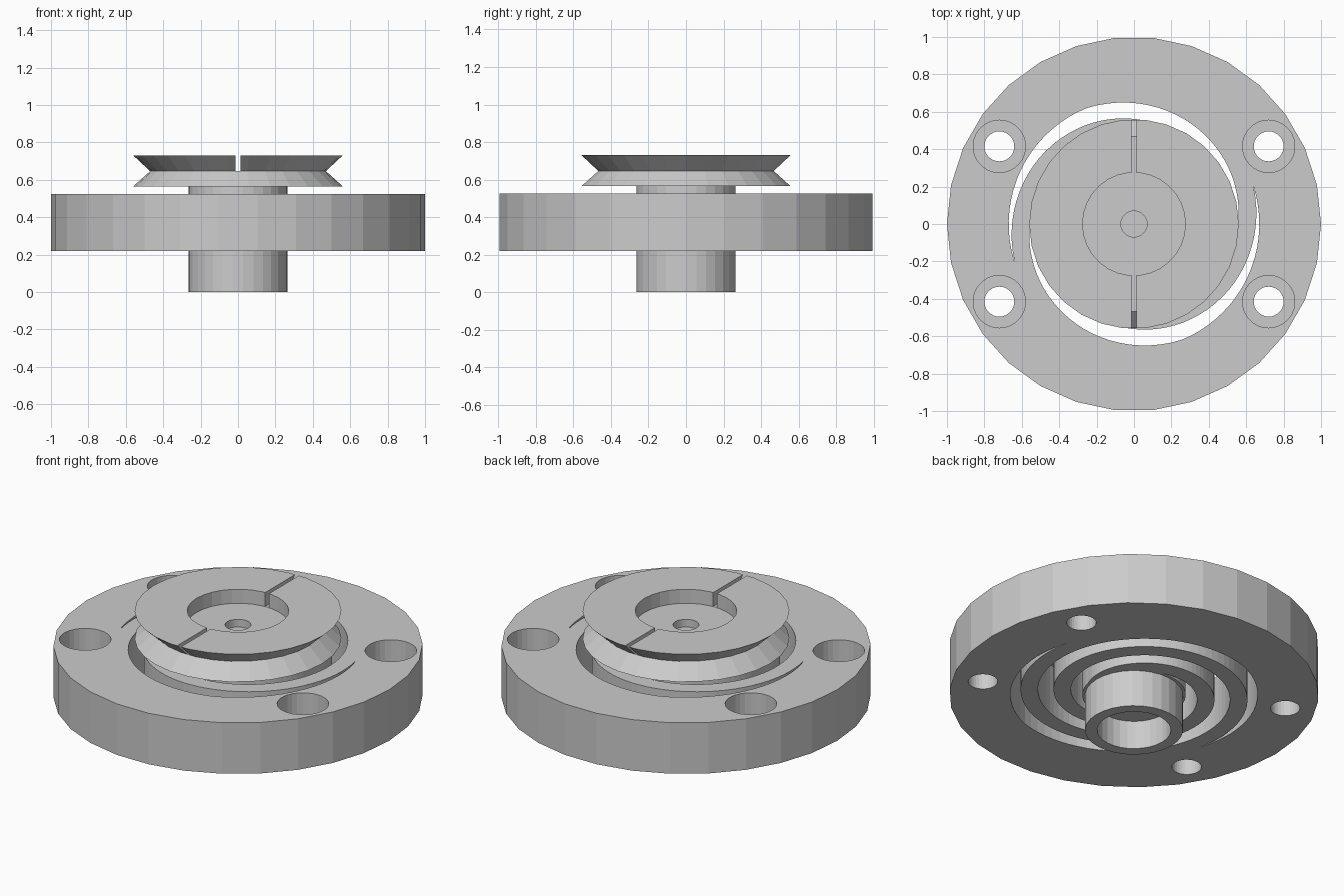
import bpy, bmesh, math
from mathutils import Matrix, Vector

cube = bpy.data.objects.get("Cube")
if cube:
    bpy.data.objects.remove(cube, do_unlink=True)

SIDES = 30
DISC_BOTTOM, DISC_TOP = 0.22, 0.525

grey = bpy.data.materials.new("plain grey")
grey.use_nodes = True
colour = (0.6, 0.6, 0.6, 1)
grey.diffuse_color = colour
grey.node_tree.nodes["Principled BSDF"].inputs["Base Color"].default_value = colour


def make_object(name, bm):
    bmesh.ops.recalc_face_normals(bm, faces=bm.faces)
    mesh = bpy.data.meshes.new(name)
    bm.to_mesh(mesh)
    bm.free()
    mesh.materials.append(grey)
    obj = bpy.data.objects.new(name, mesh)
    bpy.context.collection.objects.link(obj)
    return obj


def lathe(name, profile):
    """Turn a profile of (radius, height) that starts and ends on the axis."""
    bm = bmesh.new()
    verts = [bm.verts.new((r, 0, z)) for r, z in profile]
    edges = [bm.edges.new(pair) for pair in zip(verts, verts[1:])]
    bmesh.ops.spin(bm, geom=verts + edges, cent=(0, 0, 0), axis=(0, 0, 1),
                   angle=math.tau, steps=SIDES, use_merge=True)
    bmesh.ops.remove_doubles(bm, verts=bm.verts, dist=1e-4)
    return make_object(name, bm)


def add_cylinder(bm, x, y, radius, low, high):
    bmesh.ops.create_cone(bm, cap_ends=True, segments=SIDES, radius1=radius,
                          radius2=radius, depth=high - low,
                          matrix=Matrix.Translation((x, y, (low + high) / 2)))


def add_spiral(bm, turn):
    """Slot winding inward, trimmed by the rim's bore and the hub's collar."""
    rim, collar, pitch, width = 0.67, 0.28, 0.36, 0.085
    turns = (rim + width - collar) / pitch
    steps = 100
    rows = []
    for i in range(steps + 1):
        t = 0.002 + (turns - 0.004) * i / steps
        inner = rim - pitch * t
        outer = min(rim, inner + width)
        inner = max(collar, inner)
        a = turn + math.radians(198) - math.tau * t
        direction = Vector((math.cos(a), math.sin(a), 0))
        rows.append([bm.verts.new(direction * r + Vector((0, 0, z)))
                     for r, z in ((inner, 0.1), (outer, 0.1), (outer, 0.6), (inner, 0.6))])
    for a, b in zip(rows, rows[1:]):
        for k in range(4):
            j = (k + 1) % 4
            bm.faces.new((a[k], a[j], b[j], b[k]))
    bm.faces.new(rows[0])
    bm.faces.new(rows[-1])


def cut(target, bm):
    cutter = make_object("cutter", bm)
    cutter.hide_render = True
    mod = target.modifiers.new("cut", "BOOLEAN")
    mod.operation = "DIFFERENCE"
    mod.solver = "EXACT"
    mod.object = cutter
    bpy.context.view_layer.objects.active = target
    bpy.ops.object.modifier_apply(modifier=mod.name)
    bpy.data.objects.remove(cutter, do_unlink=True)


# Flexure disc: solid round plate
disc = lathe("flexure_disc", [(0, DISC_BOTTOM), (1, DISC_BOTTOM), (1, DISC_TOP), (0, DISC_TOP)])

# Two spiral slots leave two springy arms
for turn in (0, math.pi):
    slot = bmesh.new()
    add_spiral(slot, turn)
    cut(disc, slot)

# Four screw holes, then their counterbores
for radius, low in ((0.08, 0.1), (0.14, 0.35)):
    holes = bmesh.new()
    for x in (-0.72, 0.72):
        for y in (-0.415, 0.415):
            add_cylinder(holes, x, y, radius, low, 0.6)
    cut(disc, holes)

# Hub through the disc, bored from below
lathe("hub", [(0, 0.17), (0.2, 0.17), (0.2, 0), (0.265, 0), (0.265, 0.57), (0, 0.57)])

# Grooved wheel with a recess and a small blind centre hole
wheel = lathe("grooved_wheel", [
    (0, 0.565), (0.56, 0.565), (0.47, 0.646), (0.56, 0.73), (0.275, 0.73),
    (0.275, 0.646), (0.07, 0.646), (0.07, 0.6), (0, 0.6)])

# Narrow slit across the upper flange
slit = bmesh.new()
bmesh.ops.create_cube(slit, size=1, matrix=Matrix.Translation((0, 0, 0.747))
                      @ Matrix.Diagonal((0.025, 1.4, 0.2, 1)))
cut(wheel, slit)
